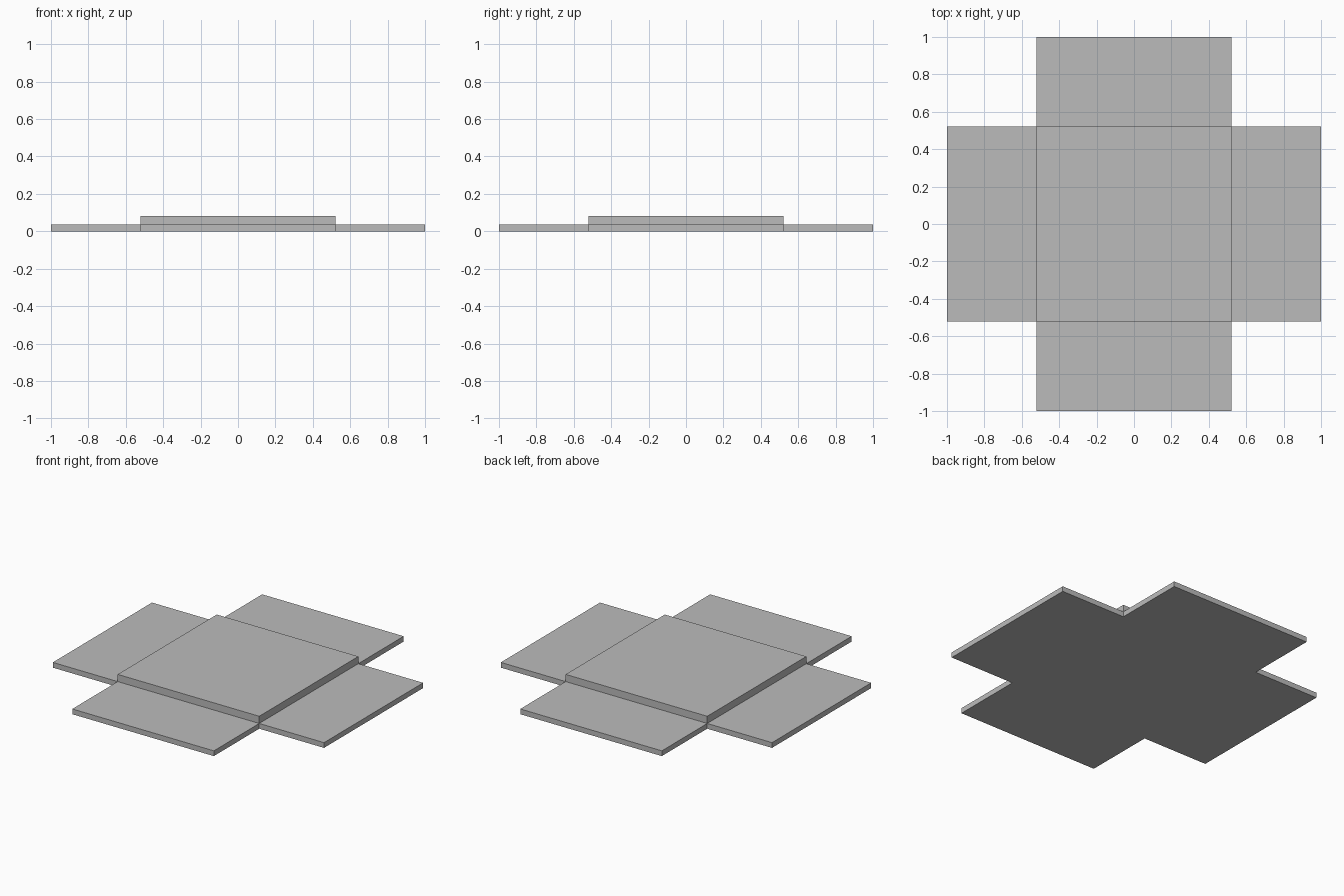
import bpy
import bmesh
from mathutils import Matrix, Vector
from math import pi

HALF = 0.522       # half width of the centre square
REACH = 1.0        # distance from centre to arm ends
BASE_TOP = 0.035
PAD_TOP = 0.083

cube = bpy.data.objects.get("Cube")
if cube:
    bpy.data.objects.remove(cube)

grey = bpy.data.materials.new("plain_grey")
grey.use_nodes = True
colour = (0.5, 0.5, 0.5, 1)
grey.diffuse_color = colour
grey.node_tree.nodes["Principled BSDF"].inputs["Base Color"].default_value = colour


def slab(name, quarter, bottom, top):
    """Repeat a quarter outline around z and extrude it into a flat slab."""
    bm = bmesh.new()
    outline = [Matrix.Rotation(k * pi / 2, 3, "Z") @ Vector((x, y, bottom))
               for k in range(4) for x, y in quarter]
    face = bm.faces.new([bm.verts.new(p) for p in outline])
    extruded = bmesh.ops.extrude_face_region(bm, geom=[face], use_keep_orig=True)
    raised = [g for g in extruded["geom"] if isinstance(g, bmesh.types.BMVert)]
    bmesh.ops.translate(bm, verts=raised, vec=(0, 0, top - bottom))
    bmesh.ops.recalc_face_normals(bm, faces=bm.faces)
    mesh = bpy.data.meshes.new(name)
    bm.to_mesh(mesh)
    bm.free()
    mesh.materials.append(grey)
    obj = bpy.data.objects.new(name, mesh)
    bpy.context.collection.objects.link(obj)
    return obj


# Cross-shaped base plate with four equal arms
slab("cross_base", [(REACH, -HALF), (REACH, HALF), (HALF, HALF)], 0, BASE_TOP)

# Raised square pad over the centre
slab("centre_pad", [(HALF, HALF)], BASE_TOP, PAD_TOP)
